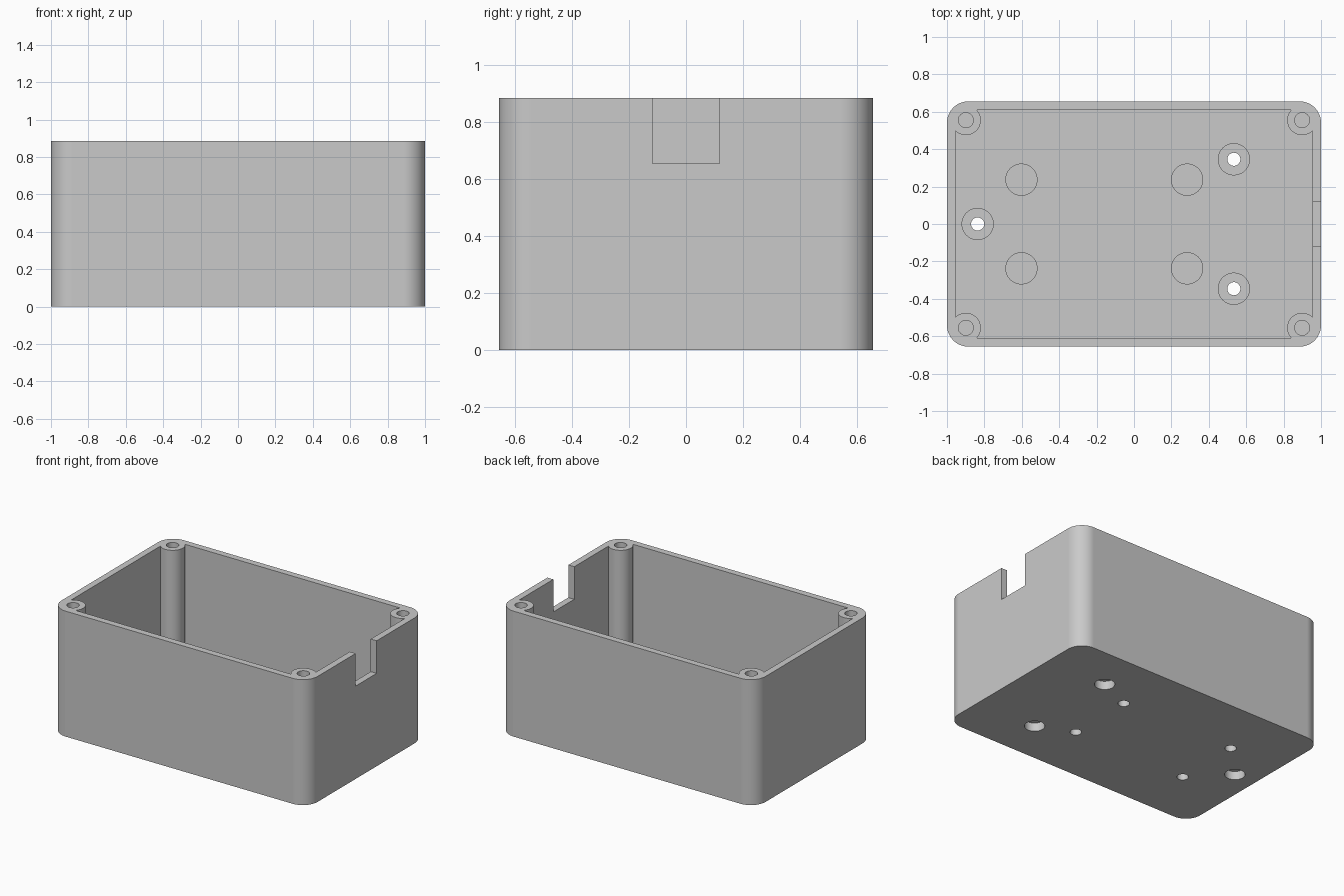
import bpy
import bmesh
from math import cos, sin, pi

HALF_X, HALF_Y, HEIGHT = 1.0, 0.656, 0.885
WALL, FLOOR = 0.046, 0.07

cube = bpy.data.objects.get("Cube")
if cube:
    bpy.data.objects.remove(cube, do_unlink=True)

grey = bpy.data.materials.new("plain grey")
grey.use_nodes = True
COLOUR = (0.59, 0.59, 0.59, 1)
grey.diffuse_color = COLOUR
grey.node_tree.nodes["Principled BSDF"].inputs["Base Color"].default_value = COLOUR


def prism(name, outline, z0, z1):
    """Extrude a flat outline from z0 up to z1."""
    bm = bmesh.new()
    base = bm.faces.new([bm.verts.new((x, y, z0)) for x, y in outline])
    top = bmesh.ops.extrude_face_region(bm, geom=[base])["geom"]
    moved = [v for v in top if isinstance(v, bmesh.types.BMVert)]
    bmesh.ops.translate(bm, verts=moved, vec=(0, 0, z1 - z0))
    bmesh.ops.recalc_face_normals(bm, faces=bm.faces)
    mesh = bpy.data.meshes.new(name)
    bm.to_mesh(mesh)
    bm.free()
    mesh.materials.append(grey)
    obj = bpy.data.objects.new(name, mesh)
    bpy.context.collection.objects.link(obj)
    return obj


def rounded(hx, hy, r, steps=12):
    points = []
    for i, (sx, sy) in enumerate([(1, 1), (-1, 1), (-1, -1), (1, -1)]):
        for k in range(steps + 1):
            a = (i + k / steps) * pi / 2
            points.append((sx * (hx - r) + r * cos(a), sy * (hy - r) + r * sin(a)))
    return points


def cylinder(name, centre, r, z0, z1, sides=48):
    ring = [(centre[0] + r * cos(2 * pi * k / sides),
             centre[1] + r * sin(2 * pi * k / sides)) for k in range(sides)]
    return prism(name, ring, z0, z1)


def cut(target, cutter):
    """Subtract the cutter from the target and discard it."""
    mod = target.modifiers.new("cut", 'BOOLEAN')
    mod.operation, mod.solver, mod.object = 'DIFFERENCE', 'EXACT', cutter
    bpy.context.view_layer.objects.active = target
    bpy.ops.object.modifier_apply(modifier=mod.name)
    bpy.data.objects.remove(cutter, do_unlink=True)


corners = [(sx * 0.899, sy * 0.555) for sx in (-1, 1) for sy in (-1, 1)]
standoffs = [(x, y) for x in (-0.602, 0.284) for y in (-0.237, 0.237)]
mounts = [(-0.836, 0), (0.534, 0.346), (0.534, -0.346)]

# Inner space, less the corner posts and the floor bosses
cavity = prism("cavity", rounded(HALF_X - WALL, HALF_Y - WALL, 0.07), FLOOR, HEIGHT + 0.1)
for c in corners:
    cut(cavity, cylinder("corner_post", c, 0.08, 0, HEIGHT + 0.2))
for c in standoffs:
    cut(cavity, cylinder("standoff", c, 0.086, 0, FLOOR + 0.115))
for c in mounts:
    cut(cavity, cylinder("mount_boss", c, 0.086, 0, FLOOR + 0.06))

# Outer body, hollowed
box = prism("enclosure_box", rounded(HALF_X, HALF_Y, 0.115), 0, HEIGHT)
cut(box, cavity)

# Cable notch in the left wall
notch = [(0.92, -0.117), (1.1, -0.117), (1.1, 0.117), (0.92, 0.117)]
cut(box, prism("notch", notch, 0.655, HEIGHT + 0.1))

# Screw holes in the posts, pilot holes under the standoffs, stepped mount holes
for c in corners:
    cut(box, cylinder("post_hole", c, 0.04, HEIGHT - 0.35, HEIGHT + 0.1))
for c in standoffs:
    cut(box, cylinder("pilot_hole", c, 0.037, -0.1, 0.135))
for c in mounts:
    cut(box, cylinder("screw_head_recess", c, 0.065, -0.1, 0.06))
    cut(box, cylinder("mount_hole", c, 0.035, -0.1, 0.3))

# Smooth curves, with flat walls kept flat
bpy.ops.object.select_all(action='DESELECT')
box.select_set(True)
bpy.context.view_layer.objects.active = box
bpy.ops.object.shade_smooth_by_angle(angle=pi / 6)
box.modifiers.new("flat walls", 'WEIGHTED_NORMAL').keep_sharp = True
